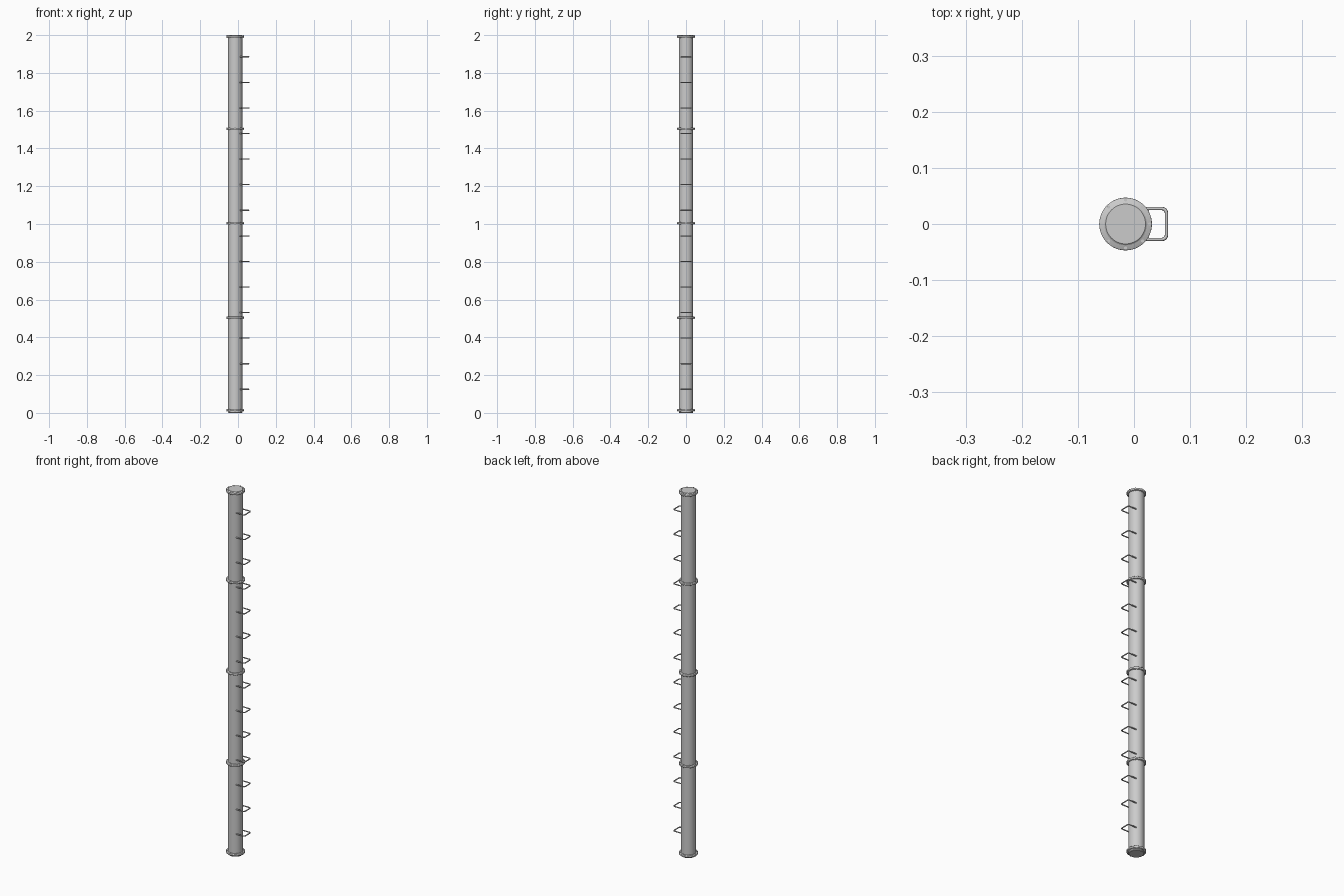
import bpy, bmesh, math
from mathutils import Vector, Matrix

if "Cube" in bpy.data.objects:
    bpy.data.objects.remove(bpy.data.objects["Cube"])

CX = -0.015          # pipe axis in x
PIPE_R, FLANGE_R = 0.038, 0.047


def finish(name, bm, angle=35):
    bmesh.ops.recalc_face_normals(bm, faces=bm.faces)
    me = bpy.data.meshes.new(name)
    bm.to_mesh(me)
    bm.free()
    ob = bpy.data.objects.new(name, me)
    bpy.context.collection.objects.link(ob)
    bpy.ops.object.select_all(action='DESELECT')
    ob.select_set(True)
    bpy.context.view_layer.objects.active = ob
    bpy.ops.object.shade_smooth_by_angle(angle=math.radians(angle))
    return ob


def lathe(bm, profile, n=48):
    """Revolve an (r, z) profile around the pipe axis, capping both ends."""
    rings = [[bm.verts.new((CX + r * math.cos(2 * math.pi * i / n),
                            r * math.sin(2 * math.pi * i / n), z))
              for i in range(n)] for r, z in profile]
    for a, b in zip(rings, rings[1:]):
        for i in range(n):
            j = (i + 1) % n
            bm.faces.new((a[i], a[j], b[j], b[i]))
    bm.faces.new(rings[0][::-1])
    bm.faces.new(rings[-1])


# Main pipe with slightly bevelled ends
bm = bmesh.new()
lathe(bm, [(0.035, 0), (PIPE_R, 0.003), (PIPE_R, 1.998), (0.0355, 2.0)])
finish("pipe", bm)

# Flange collars and their eight bolts
for k, z in enumerate((0.014, 0.504, 1.004, 1.504, 1.992)):
    h, c = 0.005, 0.001
    bm = bmesh.new()
    lathe(bm, [(FLANGE_R - c, z - h), (FLANGE_R, z - h + c),
               (FLANGE_R, z + h - c), (FLANGE_R - c, z + h)])
    finish(f"flange_{k + 1}", bm, 50)
    bm = bmesh.new()
    for i in range(8):
        a = i * math.pi / 4
        pos = Vector((CX + 0.0428 * math.cos(a), 0.0428 * math.sin(a), z))
        bmesh.ops.create_cone(bm, cap_ends=True, segments=6, radius1=0.003,
                              radius2=0.003, depth=2 * h + 0.005,
                              matrix=Matrix.Translation(pos))
    finish(f"flange_bolts_{k + 1}", bm)

# Climbing rungs: U-shaped bars with rounded corners
HALF, OUT, CORNER = 0.0275, 0.0578, 0.008
path = [(0.0, -HALF)]
for sy, start in ((-1, -90), (1, 0)):
    for s in range(6):
        a = math.radians(start + 18 * s)
        path.append((OUT - CORNER + CORNER * math.cos(a),
                     sy * (HALF - CORNER) + CORNER * math.sin(a)))
path.append((0.0, HALF))

for k in range(14):
    cu = bpy.data.curves.new("rung_path", 'CURVE')
    cu.dimensions = '3D'
    cu.bevel_depth = 0.003
    cu.bevel_resolution = 2
    cu.use_fill_caps = True
    sp = cu.splines.new('POLY')
    sp.points.add(len(path) - 1)
    for p, (x, y) in zip(sp.points, path):
        p.co = (x, y, 0, 1)
    rung = bpy.data.objects.new(f"rung_{k + 1}", cu)
    rung.location.z = 0.125 + k * 0.1354
    bpy.context.collection.objects.link(rung)
